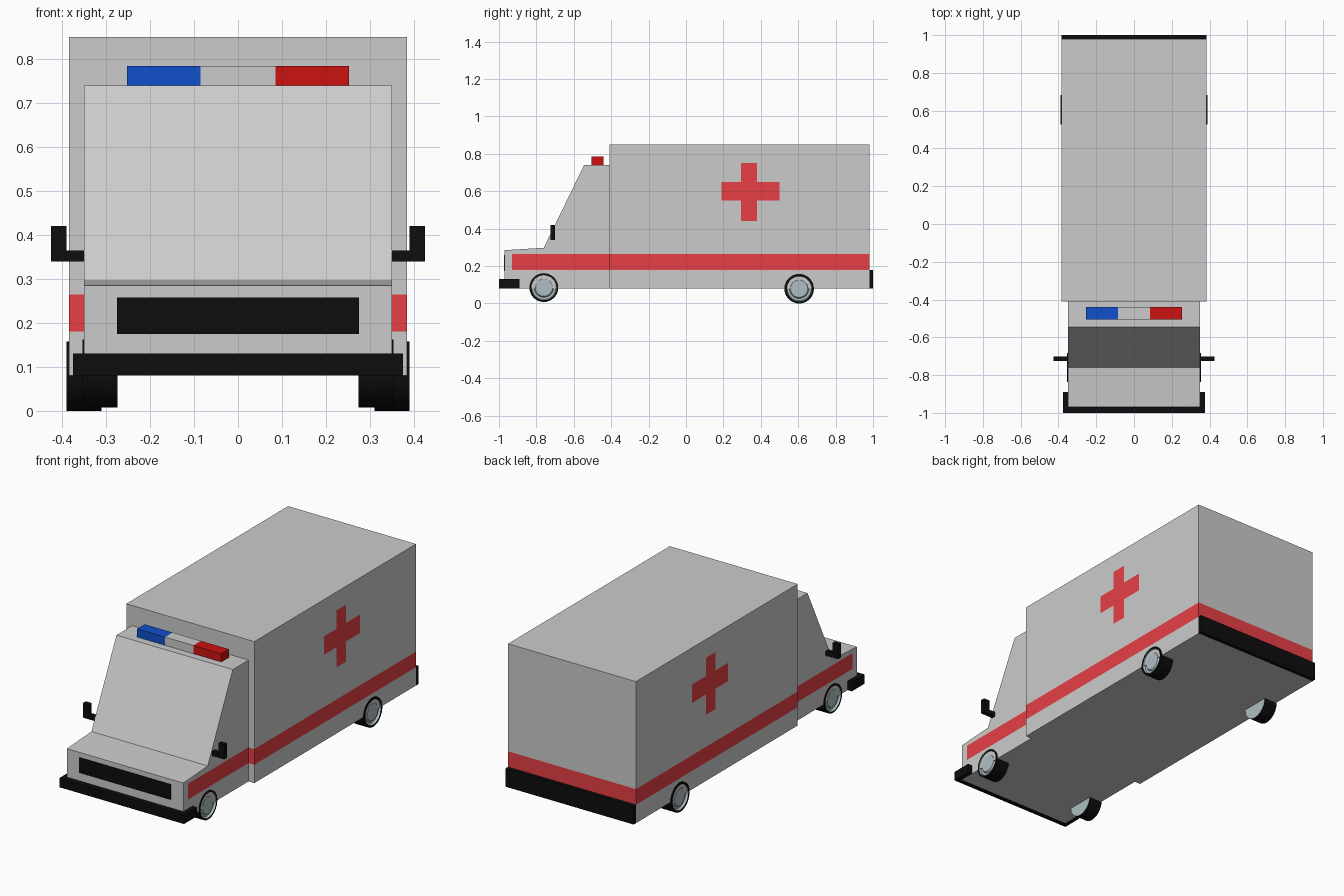
import bpy, bmesh, math
from mathutils import Vector

if "Cube" in bpy.data.objects:
    bpy.data.objects.remove(bpy.data.objects["Cube"])


def material(name, rgb):
    m = bpy.data.materials.new(name)
    m.diffuse_color = (*rgb, 1)
    m.use_nodes = True
    m.node_tree.nodes["Principled BSDF"].inputs["Base Color"].default_value = m.diffuse_color
    return m


RED = material("stripe_red", (0.8, 0.05, 0.06))
LAMP_RED = material("lamp_red", (0.6, 0.006, 0.005))
LAMP_BLUE = material("lamp_blue", (0.005, 0.08, 0.6))
BLACK = material("black", (0.004, 0.004, 0.004))
STEEL = material("hub_steel", (0.42, 0.52, 0.55))


def finish(bm, name, mats=()):
    bmesh.ops.recalc_face_normals(bm, faces=bm.faces[:])
    me = bpy.data.meshes.new(name)
    bm.to_mesh(me)
    bm.free()
    ob = bpy.data.objects.new(name, me)
    bpy.context.collection.objects.link(ob)
    for m in mats:
        me.materials.append(m)
    return ob


def prism(points, offset):
    """Closed polygon extruded along offset."""
    bm = bmesh.new()
    f = bm.faces.new([bm.verts.new(p) for p in points])
    r = bmesh.ops.extrude_face_region(bm, geom=[f], use_keep_orig=True)
    bmesh.ops.translate(bm, vec=offset, verts=[v for v in r["geom"] if isinstance(v, bmesh.types.BMVert)])
    bmesh.ops.recalc_face_normals(bm, faces=bm.faces[:])
    return bm


def box_bm(x, y, z):
    return prism([(x[0], y[0], z[0]), (x[1], y[0], z[0]), (x[1], y[0], z[1]), (x[0], y[0], z[1])],
                 (0, y[1] - y[0], 0))


def box(name, x, y, z, mat=None):
    return finish(box_bm(x, y, z), name, [mat] if mat else [])


def slice_at(bm, axis, values):
    n = Vector((0, 0, 0))
    n[axis] = 1
    for v in values:
        bmesh.ops.bisect_plane(bm, geom=bm.verts[:] + bm.edges[:] + bm.faces[:],
                               plane_co=n * v, plane_no=n)


def in_stripe(c):
    return 0.18 < c.z < 0.265


# Rear box: sliced along the paint lines, with a recessed door
bm = box_bm((-0.385, 0.385), (-0.41, 0.98), (0.08, 0.85))
slice_at(bm, 0, (-0.31, 0.31))
slice_at(bm, 1, (0.19, 0.295, 0.38, 0.50))
slice_at(bm, 2, (0.18, 0.265, 0.44, 0.55, 0.65, 0.75, 0.785))
door = [f for f in bm.faces if f.calc_center_median().y > 0.979
        and abs(f.calc_center_median().x) < 0.31 and 0.18 < f.calc_center_median().z < 0.785]
r = bmesh.ops.extrude_face_region(bm, geom=door)
bmesh.ops.translate(bm, vec=(0, -0.06, 0), verts=[v for v in r["geom"] if isinstance(v, bmesh.types.BMVert)])
bmesh.ops.recalc_face_normals(bm, faces=bm.faces[:])
for f in bm.faces:
    c = f.calc_center_median()
    cross = abs(c.x) > 0.38 and ((0.295 < c.y < 0.38 and 0.44 < c.z < 0.75)
                                 or (0.19 < c.y < 0.50 and 0.55 < c.z < 0.65))
    if cross or (in_stripe(c) and abs(f.normal.z) < 0.5):
        f.material_index = 1
    elif f.normal.z > 0.5 and c.z < 0.2:
        f.material_index = 2
finish(bm, "rear_box", (None, RED, BLACK))

# Cab with side stripe
profile = [(-0.97, 0.08), (-0.97, 0.285), (-0.76, 0.298), (-0.545, 0.74), (-0.41, 0.74), (-0.41, 0.08)]
bm = prism([(-0.35, y, z) for y, z in profile], (0.70, 0, 0))
slice_at(bm, 1, (-0.93,))
slice_at(bm, 2, (0.18, 0.265))
for f in bm.faces:
    c = f.calc_center_median()
    if abs(c.x) > 0.34 and c.y > -0.93 and in_stripe(c):
        f.material_index = 1
finish(bm, "cab", (None, RED))

# Bumpers and grille
u_shape = [(-0.375, -1), (0.375, -1), (0.375, -0.89), (0.35, -0.89),
           (0.35, -0.97), (-0.35, -0.97), (-0.35, -0.89), (-0.375, -0.89)]
finish(prism([(x, y, 0.08) for x, y in u_shape], (0, 0, 0.05)), "front_bumper", [BLACK])
box("rear_bumper", (-0.385, 0.385), (0.98, 1.0), (0.08, 0.18), BLACK)
box("grille", (-0.275, 0.275), (-0.974, -0.969), (0.175, 0.258), BLACK)

# Roof light bar
for name, x, mat in (("blue_lamp", (-0.253, -0.085), LAMP_BLUE), ("lamp_centre", (-0.085, 0.085), None),
                     ("red_lamp", (0.085, 0.253), LAMP_RED)):
    box(name, x, (-0.505, -0.44), (0.74, 0.785), mat)


def wheel(name, side, x_out, y, z, radius):
    bm = bmesh.new()
    section = [(0, -0.08), (radius, -0.08), (radius, 0), (0.068, 0), (0.064, -0.012),
               (0.052, -0.012), (0.046, -0.003), (0, -0.003)]
    vs = [bm.verts.new((side * (x_out + dx), 0, rr)) for rr, dx in section]
    es = [bm.edges.new(p) for p in zip(vs, vs[1:])]
    bmesh.ops.spin(bm, geom=vs + es, axis=(1, 0, 0), cent=(0, 0, 0), angle=2 * math.pi, steps=32)
    bmesh.ops.remove_doubles(bm, verts=bm.verts[:], dist=0.0002)
    for f in bm.faces:
        c = f.calc_center_median()
        f.material_index = 0 if math.hypot(c.y, c.z) > 0.068 else 1
    ob = finish(bm, name, (BLACK, STEEL))
    ob.location = (0, y, z)
    bpy.ops.object.select_all(action="DESELECT")
    ob.select_set(True)
    bpy.context.view_layer.objects.active = ob
    bpy.ops.object.shade_smooth_by_angle(angle=math.radians(30))


# Paired parts: wheels, mirrors, door handles
for side, label in ((-1, "left"), (1, "right")):
    wheel("front_wheel_" + label, side, 0.354, -0.76, 0.085, 0.077)
    wheel("rear_wheel_" + label, side, 0.39, 0.605, 0.079, 0.079)
    arm = [(0.348, 0.34), (0.425, 0.34), (0.425, 0.42), (0.39, 0.42), (0.39, 0.365), (0.348, 0.365)]
    finish(prism([(side * x, -0.725, z) for x, z in arm], (0, 0.024, 0)), "mirror_" + label, [BLACK])
    xs = sorted((side * 0.016, side * 0.034))
    box("door_handle_" + label, xs, (0.918, 0.932), (0.415, 0.465), BLACK)
